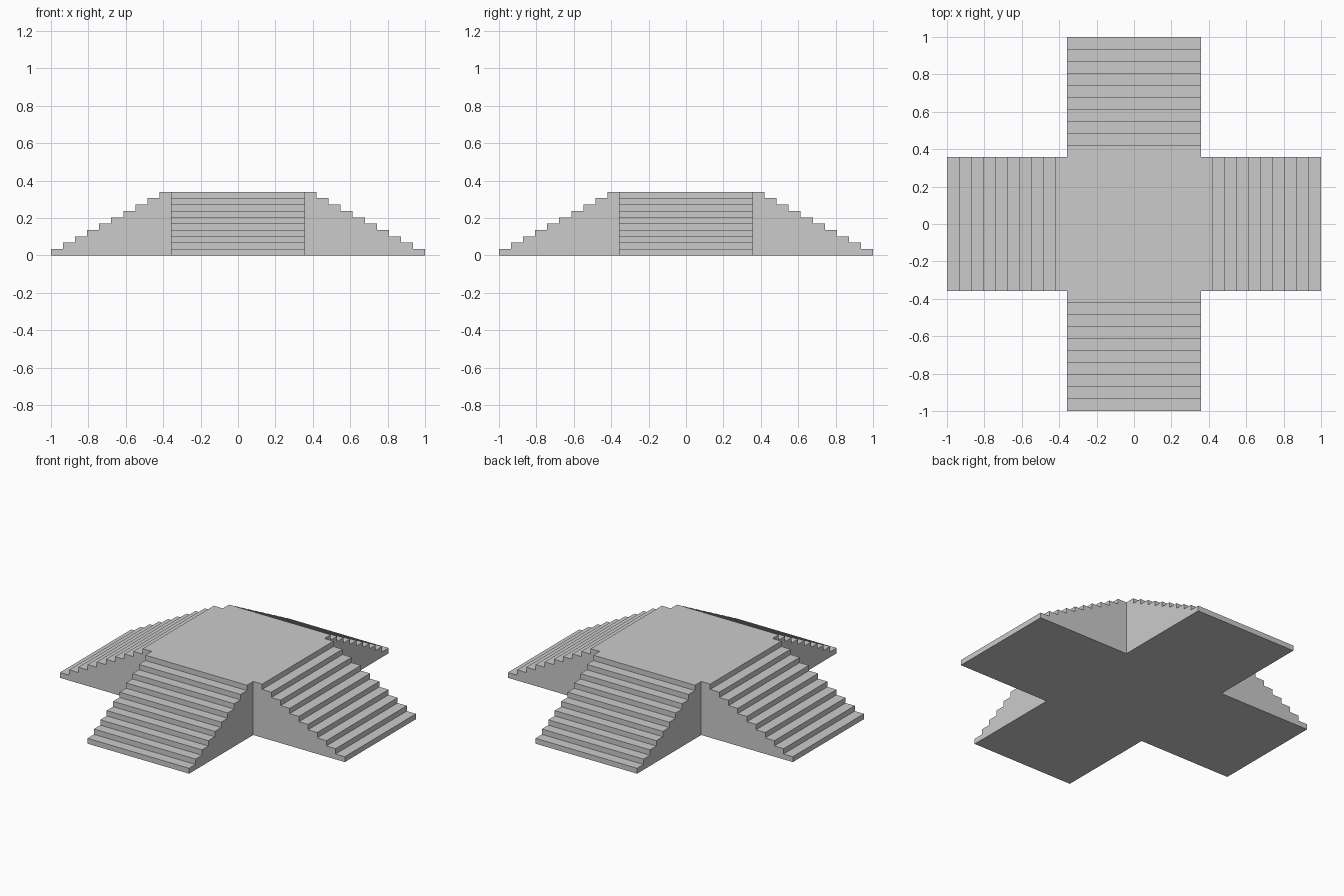
import bpy, bmesh
from math import pi
from mathutils import Matrix

if "Cube" in bpy.data.objects:
    bpy.data.objects.remove(bpy.data.objects["Cube"])

STEPS = 10
HALF = 0.357            # half width of each flight
INNER, OUTER = 0.42, 1.0
HEIGHT = 0.34
run = (OUTER - INNER) / (STEPS - 1)
rise = HEIGHT / STEPS

# Stepped side profile of one flight, from the outer foot up to the platform
profile = [(HALF, 0), (OUTER, 0)]
for i in range(STEPS):
    x = OUTER - i * run
    if i:
        profile.append((x, i * rise))
    profile.append((x, (i + 1) * rise))
profile.append((HALF, HEIGHT))

bm = bmesh.new()


def add_flight(angle):
    """One flight of stairs, left open where it meets the platform."""
    rot = Matrix.Rotation(angle, 3, 'Z')
    sides = []
    for y in (-HALF, HALF):
        sides.append([bm.verts.new(rot @ Matrix.Identity(3) @ bmesh_vec(x, y, z))
                      for x, z in profile])
    a, b = sides
    bm.faces.new(a)
    bm.faces.new(b[::-1])
    for i in range(len(profile) - 1):
        bm.faces.new((a[i + 1], a[i], b[i], b[i + 1]))


def bmesh_vec(x, y, z):
    return Matrix.Translation((x, y, z)).to_translation()


# Four matching flights
for k in range(4):
    add_flight(k * pi / 2)

# Central platform top and underside
for z in (0, HEIGHT):
    bm.faces.new([bm.verts.new((sx * HALF, sy * HALF, z))
                  for sx, sy in ((-1, -1), (1, -1), (1, 1), (-1, 1))])

# Weld into one closed solid
bmesh.ops.remove_doubles(bm, verts=bm.verts[:], dist=1e-4)
bmesh.ops.recalc_face_normals(bm, faces=bm.faces[:])

mesh = bpy.data.meshes.new("stepped_platform")
bm.to_mesh(mesh)
bm.free()
bpy.context.collection.objects.link(bpy.data.objects.new("stepped_platform", mesh))
